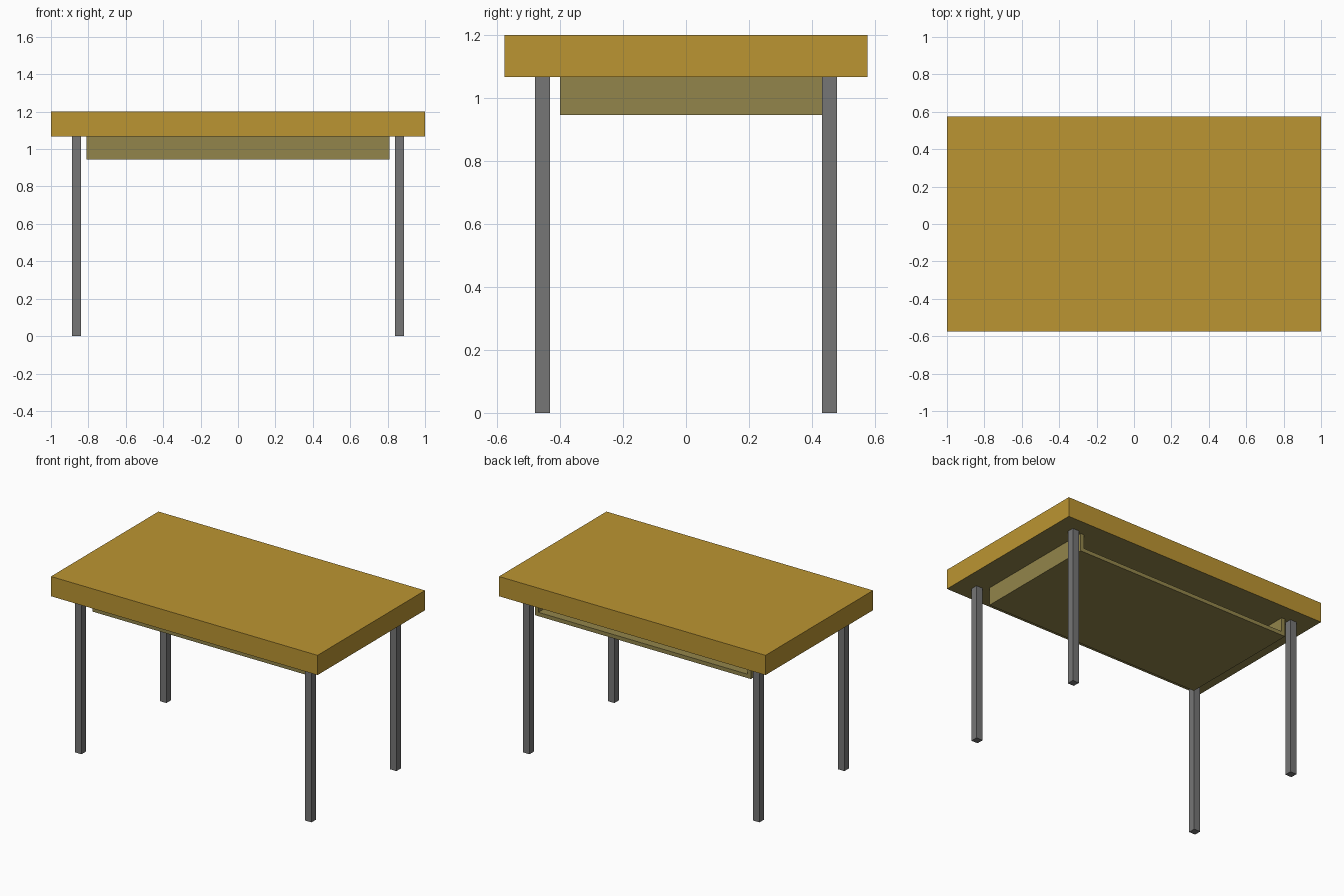
import bpy, bmesh
from mathutils import Vector

if "Cube" in bpy.data.objects:
    bpy.data.objects.remove(bpy.data.objects["Cube"])


def material(name, rgb):
    m = bpy.data.materials.new(name)
    m.diffuse_color = (*rgb, 1.0)
    m.use_nodes = True
    m.node_tree.nodes["Principled BSDF"].inputs["Base Color"].default_value = m.diffuse_color
    return m


gold = material("golden wood", (0.50, 0.30, 0.032))
olive = material("olive metal", (0.29, 0.235, 0.07))
grey = material("grey steel", (0.18, 0.18, 0.18))


def add_box(bm, lo, hi):
    lo, hi = Vector(lo), Vector(hi)
    verts = bmesh.ops.create_cube(bm, size=1)["verts"]
    for v in verts:
        v.co = (lo + hi) / 2 + v.co * (hi - lo)


def build(name, boxes, *mats):
    bm = bmesh.new()
    for lo, hi in boxes:
        add_box(bm, lo, hi)
    if len(mats) > 1:  # underside takes the second colour
        bm.normal_update()
        for f in bm.faces:
            f.material_index = 1 if f.normal.z < -0.5 else 0
    me = bpy.data.meshes.new(name)
    bm.to_mesh(me)
    bm.free()
    for m in mats:
        me.materials.append(m)
    ob = bpy.data.objects.new(name, me)
    bpy.context.collection.objects.link(ob)
    return ob


TOP, UNDER, LOW = 1.2, 1.066, 0.945

# Table top with olive underside
build("table_top", [((-1, -0.576, UNDER), (1, 0.576, TOP))], gold, olive)

# Storage tray under the top, open at the back
X, Y0, Y1, T = 0.81, -0.40, 0.462, 0.026
build("storage_tray", [
    ((-X, Y0, LOW), (X, Y1, LOW + T)),                    # floor
    ((-X, Y0, LOW + T), (X, Y0 + T, UNDER)),              # front wall
    ((-X, Y0 + T, LOW + T), (-X + T, Y1, UNDER)),         # left wall
    ((X - T, Y0 + T, LOW + T), (X, Y1, UNDER)),           # right wall
], olive)

# Four square legs
W = 0.024
for sx, side in ((-1, "left"), (1, "right")):
    for sy, end in ((-1, "front"), (1, "back")):
        cx, cy = sx * 0.863, sy * 0.455
        build(f"{end}_{side}_leg",
              [((cx - W, cy - W, 0), (cx + W, cy + W, UNDER))], grey)
